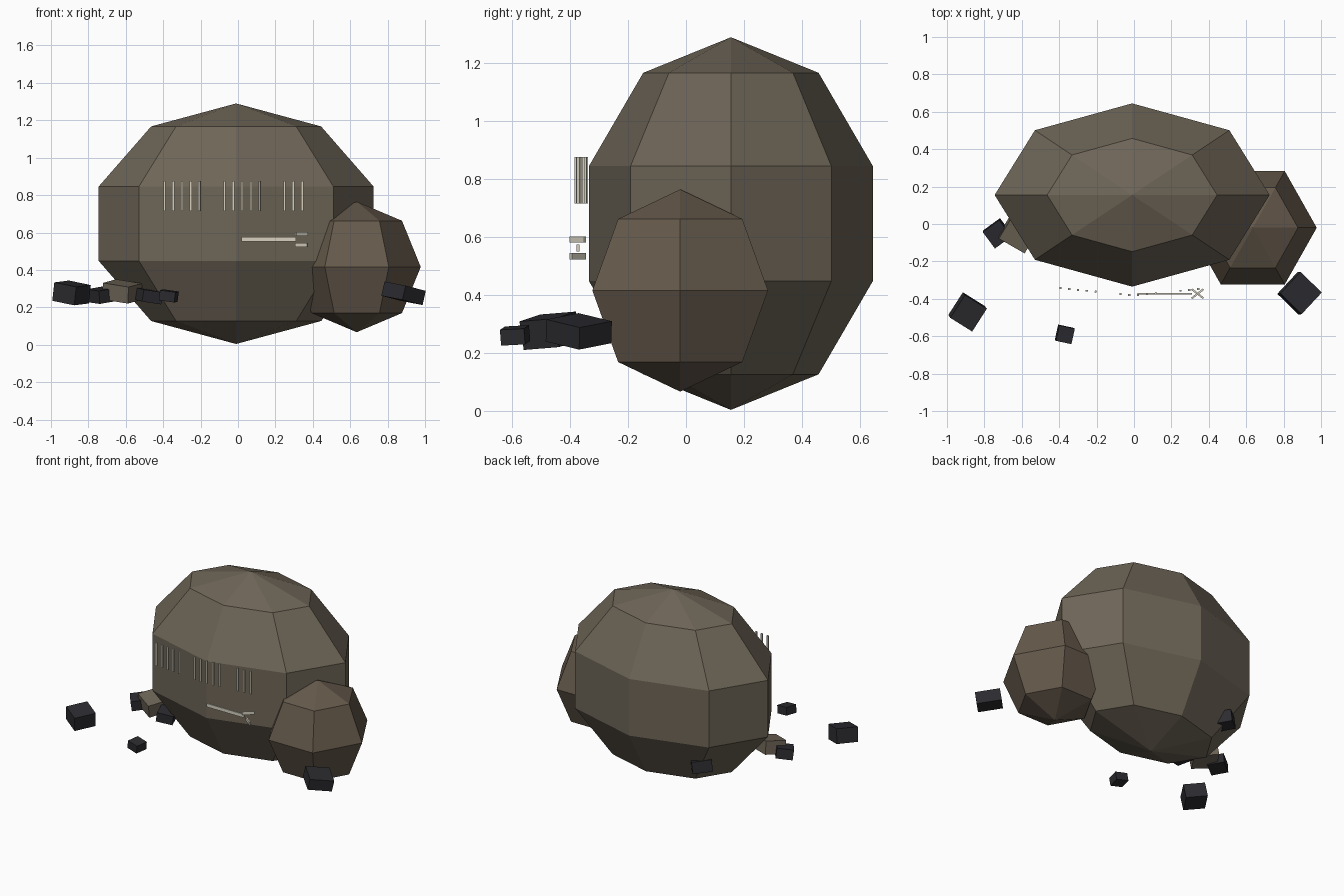
import bpy
from math import radians

if "Cube" in bpy.data.objects:
    bpy.data.objects.remove(bpy.data.objects["Cube"])


def material(name, rgb):
    m = bpy.data.materials.new(name)
    m.diffuse_color = (*rgb, 1)
    m.use_nodes = True
    m.node_tree.nodes["Principled BSDF"].inputs["Base Color"].default_value = m.diffuse_color
    return m


stone = material("stone", (0.155, 0.13, 0.095))
warm_stone = material("warm_stone", (0.13, 0.10, 0.07))
coal = material("coal", (0.025, 0.025, 0.03))
chalk = material("chalk", (0.68, 0.64, 0.53))


def finish(name, mat):
    ob = bpy.context.object
    ob.name = name
    ob.data.materials.append(mat)
    return ob


def rock(name, loc, radii, segments, rings, turn, mat):
    bpy.ops.mesh.primitive_uv_sphere_add(segments=segments, ring_count=rings, radius=1,
                                         location=loc)
    ob = finish(name, mat)
    # turn the sides first, then stretch along the world axes
    ob.rotation_euler.z = radians(turn)
    bpy.ops.object.transform_apply(location=False, rotation=True, scale=False)
    ob.scale = radii
    return ob


def box(name, loc, size, rot, mat):
    bpy.ops.mesh.primitive_cube_add(size=1, location=loc,
                                    rotation=[radians(a) for a in rot])
    ob = finish(name, mat)
    ob.scale = size
    return ob


# Boulders
rock("main_boulder", (-0.01, 0.155, 0.647), (0.773, 0.515, 0.643), 8, 5, 0, stone)
rock("side_boulder", (0.635, -0.02, 0.416), (0.342, 0.35, 0.349), 6, 4, 30, warm_stone)
box("small_stone", (-0.62, -0.05, 0.285), (0.16, 0.14, 0.09), (8, 8, -30), stone)

# Scattered coal lumps: position, size, rotation
lumps = [
    ((-0.89, -0.47, 0.277), (0.14, 0.145, 0.10), (4, 10, -32)),
    ((-0.73, -0.05, 0.265), (0.11, 0.11, 0.07), (5, -8, 36)),
    ((-0.37, -0.59, 0.261), (0.085, 0.085, 0.055), (3, 8, -12)),
    ((0.885, -0.37, 0.275), (0.16, 0.16, 0.078), (8, 10, 47)),
    ((-0.475, -0.11, 0.26), (0.11, 0.11, 0.065), (5, 8, 20)),
    ((-0.40, 0.40, 0.262), (0.13, 0.13, 0.08), (6, 6, 40)),
]
for i, (loc, size, rot) in enumerate(lumps):
    box(f"coal_lump_{i + 1}", loc, size, rot, coal)

# Tally strokes following the front faces, the fifth of each group turned sideways
for start, count in ((-0.393, 5), (-0.072, 5), (0.249, 3)):
    for i in range(count):
        x = start + i * 0.047
        box("tally_stroke", (x, -0.382 + 0.1 * abs(x), 0.796), (0.012, 0.01, 0.16),
            (0, 0, 55 if i == 4 else 0), chalk)

# Arrow mark: shaft and two crossed barbs
box("arrow_shaft", (0.165, -0.373, 0.563), (0.29, 0.01, 0.024), (0, 0, 0), chalk)
for side in (1, -1):
    box("arrow_barb", (0.34, -0.373, 0.563 + side * 0.029), (0.08, 0.01, 0.022),
        (0, 0, side * 38), chalk)
